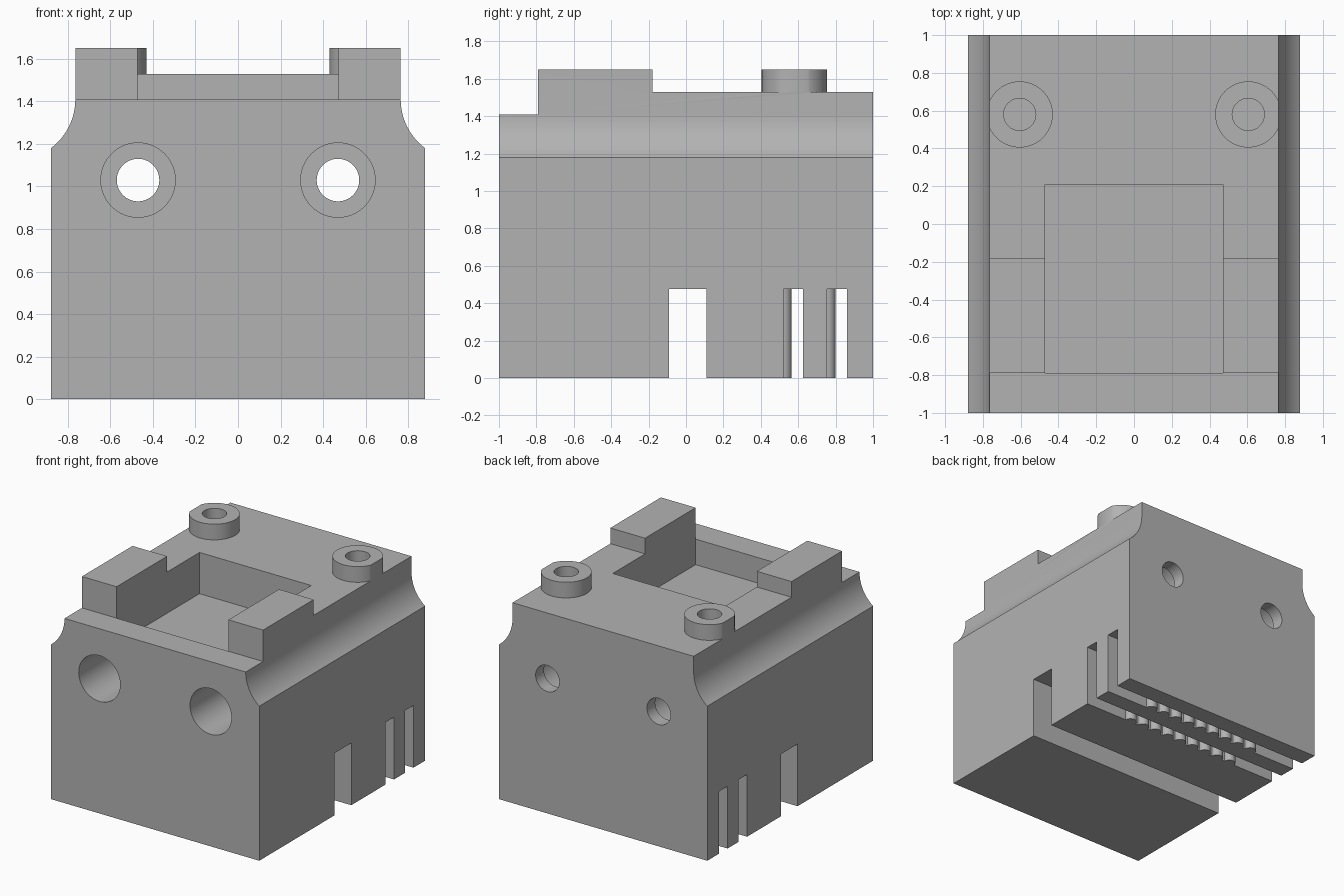
import bpy
import bmesh
from math import sin, cos, pi, asin, sqrt
from mathutils import Vector

if "Cube" in bpy.data.objects:
    bpy.data.objects.remove(bpy.data.objects["Cube"])

grey = bpy.data.materials.new("plain grey")
grey.use_nodes = True
colour = (0.45, 0.45, 0.45, 1)
grey.diffuse_color = colour
grey.node_tree.nodes["Principled BSDF"].inputs["Base Color"].default_value = colour


def prism(name, points, axis, start, end):
    """Extrude a 2D outline along an axis; y takes (x, z), z takes (x, y)."""
    def place(p, d):
        return Vector((p[0], d, p[1])) if axis == "y" else Vector((p[0], p[1], d))
    bm = bmesh.new()
    face = bm.faces.new([bm.verts.new(place(p, start)) for p in points])
    moved = bmesh.ops.extrude_face_region(bm, geom=[face])["geom"]
    verts = [v for v in moved if isinstance(v, bmesh.types.BMVert)]
    bmesh.ops.translate(bm, verts=verts, vec=place((0, 0), end - start))
    bmesh.ops.recalc_face_normals(bm, faces=bm.faces)
    mesh = bpy.data.meshes.new(name)
    bm.to_mesh(mesh)
    bm.free()
    mesh.materials.append(grey)
    obj = bpy.data.objects.new(name, mesh)
    bpy.context.collection.objects.link(obj)
    return obj


def box(name, x, y, z):
    corners = [(x[0], y[0]), (x[1], y[0]), (x[1], y[1]), (x[0], y[1])]
    return prism(name, corners, "z", *z)


def arc(cx, cy, r, a, b, steps):
    return [(cx + r * cos(a + (b - a) * i / steps),
             cy + r * sin(a + (b - a) * i / steps)) for i in range(steps + 1)]


def cylinder(name, cx, cy, r, axis, start, end):
    return prism(name, arc(cx, cy, r, 0, 2 * pi, 64)[:-1], axis, start, end)


def cut(target, tool):
    mod = target.modifiers.new("cut", "BOOLEAN")
    mod.operation = "DIFFERENCE"
    mod.solver = "EXACT"
    mod.object = tool
    bpy.context.view_layer.objects.active = target
    bpy.ops.object.modifier_apply(modifier=mod.name)
    bpy.data.objects.remove(tool)


def smooth(obj):
    bpy.ops.object.select_all(action="DESELECT")
    obj.select_set(True)
    bpy.context.view_layer.objects.active = obj
    bpy.ops.object.shade_smooth_by_angle(angle=pi / 6)


SIDE, NARROW, SHOULDER = 0.88, 0.765, 1.18
STEP, DECK, TOP = 1.41, 1.53, 1.65

# Body outline with a hollow cove below the top edges
drop, width = STEP - SHOULDER, SIDE - NARROW
radius = (width ** 2 + drop ** 2) / (2 * width)
cove = arc(NARROW + radius, STEP, radius, pi + asin(drop / radius), pi, 16)
half = [(SIDE, 0)] + cove + [(NARROW, TOP)]
outline = half + [(-x, z) for x, z in reversed(half)]
body = prism("body", outline, "y", -1, 1)

# Front ledge and open pocket between the two posts
cut(body, box("ledge_cutter", (-1, 1), (-1.1, -0.79), (STEP, 2)))
cut(body, box("pocket_cutter", (-0.472, 0.472), (-0.79, 0.21), (1.215, 2)))

# Rear deck, leaving two round bosses standing
deck = box("deck_cutter", (-1, 1), (-0.18, 1.1), (DECK, 2))
for s in (-1, 1):
    cut(deck, cylinder("boss_space", s * 0.605, 0.58, 0.175, "z", 1.4, 2.1))
cut(body, deck)

# Boss screw holes, and counterbored holes running front to back
for s in (-1, 1):
    cut(body, cylinder("screw_cutter", s * 0.605, 0.58, 0.085, "z", 1.25, 2))
    cut(body, cylinder("bore_cutter", s * 0.47, 1.03, 0.175, "y", -1.1, 0.9))
    cut(body, cylinder("hole_cutter", s * 0.47, 1.03, 0.1, "y", 0.8, 1.1))

# Slots across the underside
SLOT = 0.475
for y in ((-0.09, 0.11), (0.52, 0.625), (0.755, 0.86)):
    cut(body, box("slot_cutter", (-1, 1), y, (-0.1, SLOT)))
smooth(body)

# Rounded grip teeth along one wall of each narrow slot
for row, y in (("front", 0.52), ("rear", 0.755)):
    for i in range(9):
        x = (i - 4) * 0.1175
        tooth = prism(f"{row}_slot_tooth_{i + 1}", arc(x, y, 0.045, 0, pi, 16), "z", 0, SLOT)
        smooth(tooth)
